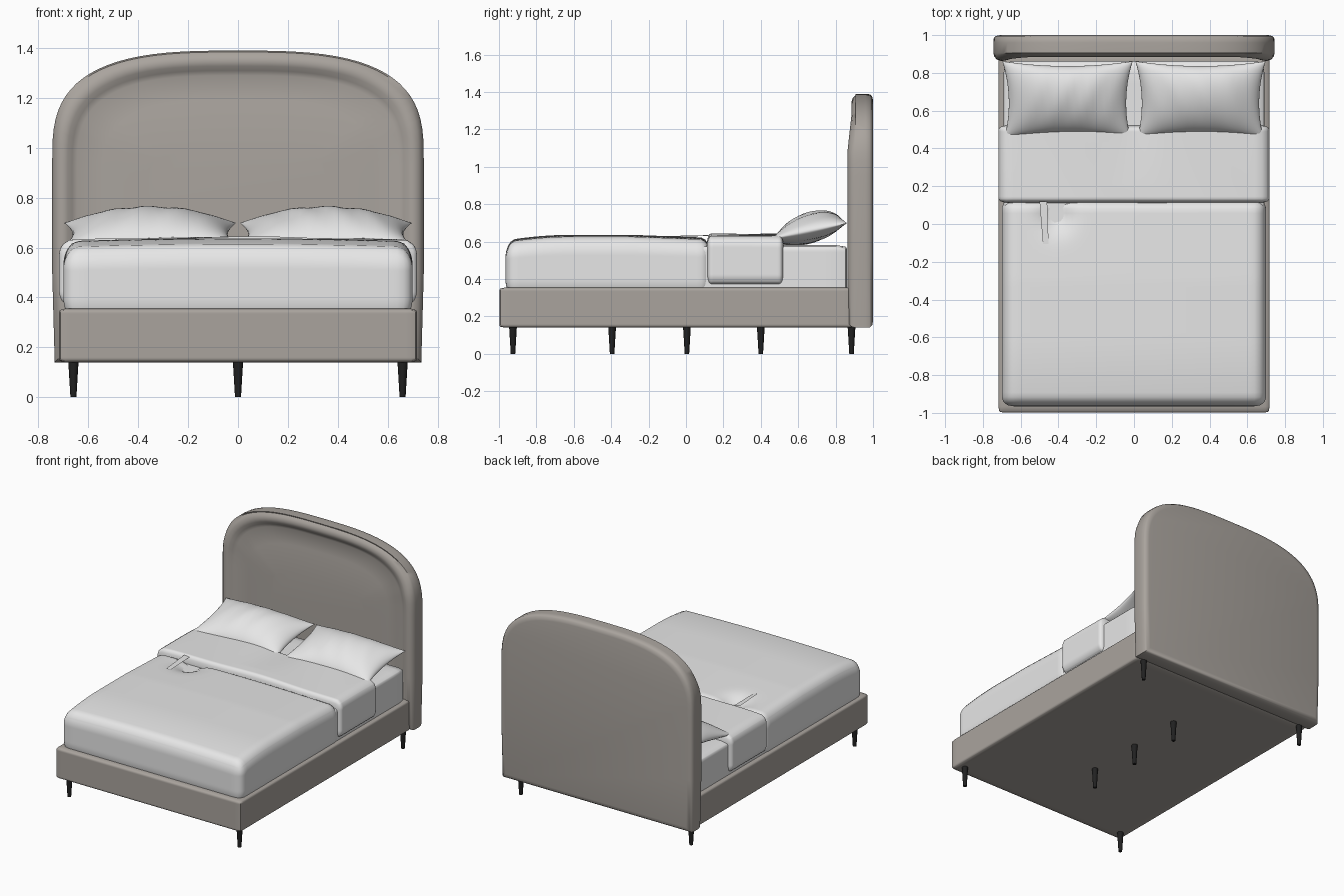
import bpy, bmesh, math
from mathutils import Vector

if "Cube" in bpy.data.objects:
    bpy.data.objects.remove(bpy.data.objects["Cube"], do_unlink=True)


def material(name, r, g, b):
    m = bpy.data.materials.new(name)
    m.use_nodes = True
    m.diffuse_color = (r, g, b, 1)
    bsdf = m.node_tree.nodes["Principled BSDF"]
    bsdf.inputs["Base Color"].default_value = (r, g, b, 1)
    bsdf.inputs["Roughness"].default_value = 0.8
    return m


FABRIC = material("taupe_fabric", 0.40, 0.37, 0.34)
LINEN = material("white_linen", 0.8, 0.8, 0.8)
BLACK = material("black_wood", 0.015, 0.015, 0.015)


def finish(bm, name, mat, angle=40):
    bmesh.ops.recalc_face_normals(bm, faces=bm.faces)
    mesh = bpy.data.meshes.new(name)
    bm.to_mesh(mesh)
    bm.free()
    mesh.materials.append(mat)
    ob = bpy.data.objects.new(name, mesh)
    bpy.context.collection.objects.link(ob)
    bpy.ops.object.select_all(action="DESELECT")
    ob.select_set(True)
    bpy.context.view_layer.objects.active = ob
    bpy.ops.object.shade_smooth_by_angle(angle=math.radians(angle))
    return ob


def soft_box(name, mat, low, high, radius, cuts=28, shape=None):
    """Box with elliptical rounded edges and an optional surface function."""
    low, high = Vector(low), Vector(high)
    mid, half = (low + high) / 2, (high - low) / 2
    bm = bmesh.new()
    bmesh.ops.create_cube(bm, size=2)
    bmesh.ops.subdivide_edges(bm, edges=bm.edges[:], cuts=cuts, use_grid_fill=True)
    for v in bm.verts:
        p = Vector([v.co[i] * half[i] for i in range(3)])
        core = Vector([max(-(half[i] - radius[i]), min(half[i] - radius[i], p[i]))
                       for i in range(3)])
        d = Vector([(p[i] - core[i]) / radius[i] for i in range(3)])
        if d.length > 0:
            d = d.normalized() * max(abs(c) for c in d)
        v.co = mid + core + Vector([d[i] * radius[i] for i in range(3)])
        if shape:
            v.co.z += shape(v.co.x, v.co.y) * max(0, min(1, (v.co.z - 0.4) / 0.2))
    return finish(bm, name, mat, 60)


# Bed base
soft_box("bed_base", FABRIC, (-0.718, -0.998, 0.14), (0.718, 0.9, 0.355),
         (0.018, 0.018, 0.018), cuts=60)


# Headboard: arched outline lofted through a padded rim and shallow panel
def headboard():
    outline = [(-0.735, 0.14), (0.735, 0.14), (0.745, 0.5), (0.745, 0.8)]
    steps = 40
    for i in range(steps + 1):
        a = math.pi * i / steps
        c, s = math.cos(a), math.sin(a)
        outline.append((0.745 * math.copysign(abs(c) ** (2 / 3), c),
                        0.95 + 0.44 * max(s, 0) ** (2 / 3)))
    outline += [(-0.745, 0.8), (-0.745, 0.5)]
    # (inset, y) steps from back to front
    rim = [(0.035, 1.0), (0.012, 0.995), (0.002, 0.982), (0, 0.96), (0, 0.905),
           (0.006, 0.885), (0.02, 0.87), (0.042, 0.863), (0.062, 0.868),
           (0.08, 0.882), (0.1, 0.892), (0.2, 0.888), (0.38, 0.885)]
    bm = bmesh.new()
    rings = []
    for inset, y in rim:
        ring = []
        for x, z in outline:
            px = x * (1 - inset / 0.745)
            pz = 0.765 + (z - 0.765) * (1 - inset / 0.625)
            lean = 0.022 * max(0, min(1, (pz - 1.08) / 0.2)) if y < 0.9 else 0
            ring.append(bm.verts.new((px, y + lean, pz)))
        rings.append(ring)
    n = len(outline)
    for a, b in zip(rings, rings[1:]):
        for i in range(n):
            j = (i + 1) % n
            bm.faces.new((a[i], a[j], b[j], b[i]))
    bm.faces.new(rings[0])
    bm.faces.new(rings[-1])
    finish(bm, "headboard", FABRIC, 50)


headboard()

# Mattress
soft_box("mattress", LINEN, (-0.69, -0.9, 0.3), (0.69, 0.862, 0.582),
         (0.03, 0.03, 0.03))


# Duvet, domed and dented beside the fold
def duvet_shape(x, y):
    foot = -0.03 * (max(0, -0.6 - y) / 0.36) ** 2
    head = -0.015 * max(0, (y + 0.3) / 0.4)
    sides = -0.012 * (x / 0.7) ** 2
    dent = -0.05 * math.exp(-((x + 0.41) / 0.08) ** 2 - ((y - 0.05) / 0.09) ** 2)
    return foot + head + sides + dent


soft_box("duvet", LINEN, (-0.7, -0.965, 0.3), (0.7, 0.13, 0.637),
         (0.06, 0.05, 0.1), cuts=44, shape=duvet_shape)


# Folded end of the duvet
def fold_shape(x, y):
    dip = -0.012 * math.exp(-(x / 0.12) ** 2) * max(0, (y - 0.2) / 0.3)
    return dip + 0.003 * math.sin(9 * x + 6 * y) - 0.014 * (x / 0.7) ** 2


soft_box("duvet_fold", LINEN, (-0.717, 0.112, 0.365), (0.717, 0.522, 0.642),
         (0.05, 0.022, 0.06), cuts=36, shape=fold_shape)

# Loose corner of cloth hanging out of the fold
bm = bmesh.new()
strip = [bm.verts.new(p) for p in ((-0.5, 0.12, 0.635), (-0.46, 0.12, 0.63),
                                   (-0.452, -0.105, 0.626), (-0.482, -0.105, 0.63))]
face = bm.faces.new(strip)
bmesh.ops.solidify(bm, geom=[face], thickness=0.006)
finish(bm, "cloth_corner", LINEN)


# Pillows: pinched-corner cushions tilted up toward the headboard
def pillow(name, side):
    bm = bmesh.new()
    n = 28
    sheets = []
    for up in (0.1, -0.065):
        grid = []
        for j in range(n + 1):
            row = []
            for i in range(n + 1):
                # sine spacing keeps the seam round
                u = math.sin(math.pi * (i / n - 0.5))
                v = math.sin(math.pi * (j / n - 0.5))
                swell = ((1 - u * u) * (1 - v * v)) ** 0.55
                x = 0.352 + u * (0.345 - 0.028 * (1 - v * v)) - 0.012 * u * (1 - v) / 2
                y = 0.66 + v * (0.202 - 0.026 * (1 - u * u))
                z = 0.657 + 0.042 * v + up * swell
                z += 0.004 * math.sin(14 * u + 3 * v) * (1 - u * u) * (1 - v * v)
                row.append(bm.verts.new((side * x, y, z)))
            grid.append(row)
        sheets.append(grid)
    for g in sheets:
        for j in range(n):
            for i in range(n):
                bm.faces.new((g[j][i], g[j][i + 1], g[j + 1][i + 1], g[j + 1][i]))
    bmesh.ops.remove_doubles(bm, verts=bm.verts, dist=0.0003)
    finish(bm, name, LINEN, 70)


pillow("left_pillow", 1)
pillow("right_pillow", -1)


# Tapered legs
def leg(name, x, y):
    bm = bmesh.new()
    bmesh.ops.create_cone(bm, cap_ends=True, segments=16, radius1=0.012,
                          radius2=0.021, depth=0.15)
    bmesh.ops.translate(bm, verts=bm.verts, vec=(x, y, 0.075))
    finish(bm, name, BLACK)


for side, word in ((1, "left"), (-1, "right")):
    leg("front_" + word + "_leg", side * 0.66, -0.925)
    leg("back_" + word + "_leg", side * 0.66, 0.885)
for i, y in enumerate((-0.395, 0.005, 0.4)):
    leg("middle_leg_" + str(i + 1), 0, y)
